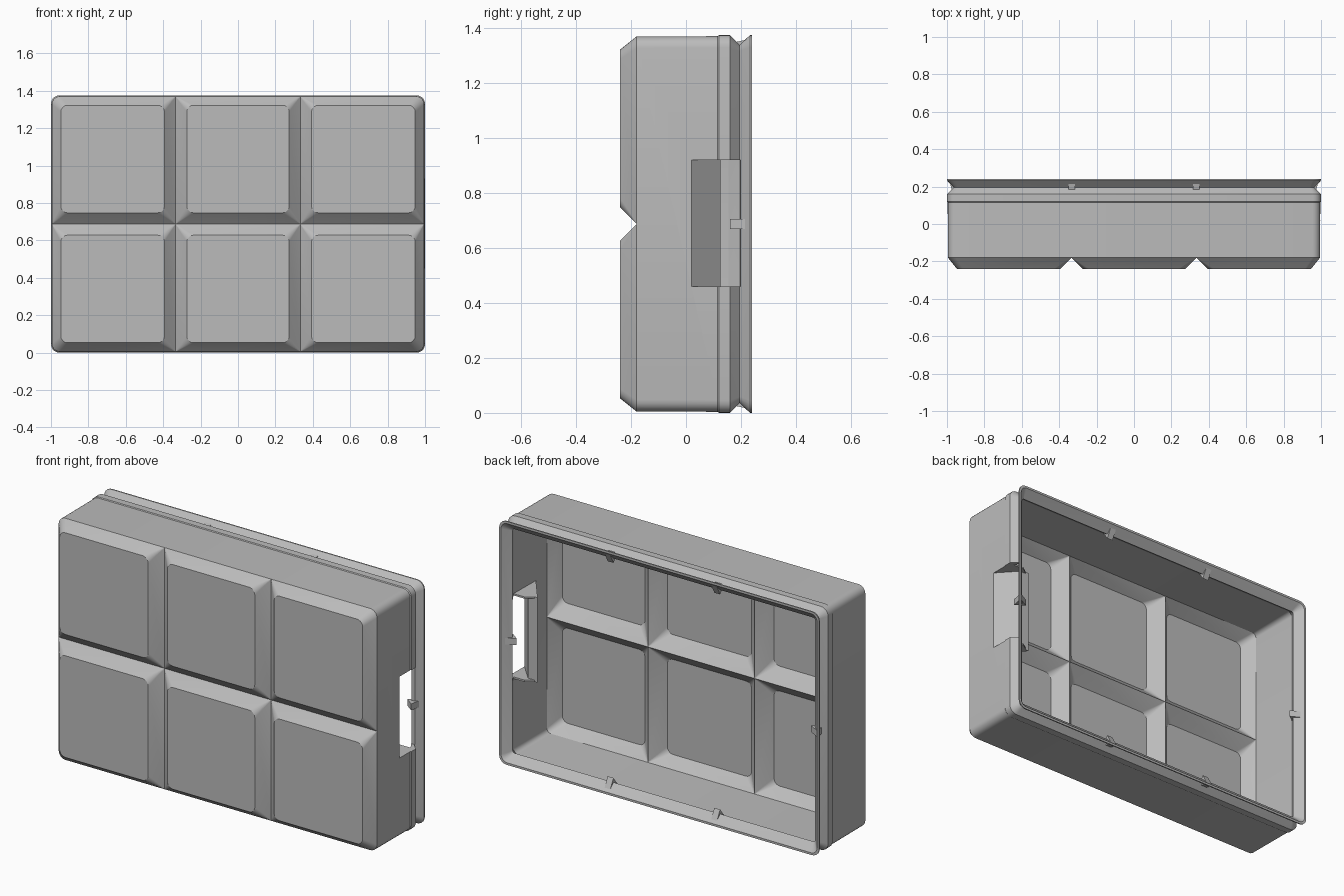
import bpy, bmesh, math
from mathutils import Vector

cube = bpy.data.objects.get("Cube")
if cube:
    bpy.data.objects.remove(cube, do_unlink=True)

W, H = 1.0, 1.375
MID = H / 2
SEG = 5
GREY = (0.5, 0.5, 0.5, 1)
mat = bpy.data.materials.new("light grey")
mat.use_nodes = True
mat.diffuse_color = GREY
mat.node_tree.nodes["Principled BSDF"].inputs["Base Color"].default_value = GREY


def finish(name, bm, smooth=False):
    bmesh.ops.recalc_face_normals(bm, faces=bm.faces)
    mesh = bpy.data.meshes.new(name)
    bm.to_mesh(mesh)
    bm.free()
    mesh.materials.append(mat)
    ob = bpy.data.objects.new(name, mesh)
    bpy.context.collection.objects.link(ob)
    if smooth:
        bpy.ops.object.select_all(action='DESELECT')
        ob.select_set(True)
        bpy.context.view_layer.objects.active = ob
        bpy.ops.object.shade_smooth_by_angle(angle=math.radians(30))
    return ob


def rounded_rect(x0, x1, z0, z1, y, radii):
    # corners in order: top right, top left, bottom left, bottom right
    corners = [(x1, z1, -1, -1), (x0, z1, 1, -1), (x0, z0, 1, 1), (x1, z0, -1, 1)]
    pts = []
    for k, (x, z, sx, sz) in enumerate(corners):
        r = radii[k]
        for i in range(SEG + 1):
            a = math.pi / 2 * (k + i / SEG)
            pts.append(Vector((x + sx * r + r * math.cos(a), y, z + sz * r + r * math.sin(a))))
    return pts


def bridge(bm, a, b):
    n = len(a)
    for i in range(n):
        j = (i + 1) % n
        bm.faces.new((a[i], a[j], b[j], b[i]))


def prism(name, base, step):
    bm = bmesh.new()
    a = [bm.verts.new(p) for p in base]
    b = [bm.verts.new(Vector(p) + Vector(step)) for p in base]
    bridge(bm, a, b)
    bm.faces.new(a)
    bm.faces.new(b)
    return finish(name, bm)


# Hollow wall: closed profile of (depth, inset) swept round the rounded outline
profile = [(-0.18, 0.005), (0.115, 0.004), (0.12, 0), (0.16, 0), (0.195, 0.036),
           (0.233, 0), (0.24, 0), (0.24, 0.012), (0.197, 0.055), (0.155, 0.03),
           (-0.137, 0.035)]
bm = bmesh.new()
rings = []
for y, inset in profile:
    r = 0.045 - inset * 0.6
    rings.append([bm.verts.new(p) for p in
                  rounded_rect(inset - W, W - inset, inset, H - inset, y, [r] * 4)])
for i, ring in enumerate(rings):
    bridge(bm, ring, rings[(i + 1) % len(rings)])
wall = finish("wall_with_rear_rim", bm, True)

# Side slot, open to the inside
cutter = prism("slot_cutter", [(0.9, 0.02, 0.46), (1.1, 0.02, 0.46),
                               (1.1, 0.198, 0.46), (0.9, 0.198, 0.46)], (0, 0, 0.46))
cutter.hide_render = True
cutter.hide_set(True)
cut = wall.modifiers.new("slot", 'BOOLEAN')
cut.object = cutter
cut.operation = 'DIFFERENCE'
cut.solver = 'EXACT'
bpy.context.view_layer.objects.active = wall
bpy.ops.object.modifier_apply(modifier=cut.name)
bpy.data.objects.remove(cutter, do_unlink=True)


# Panel grid: each cell is a flat rounded panel with sloped sides down to the groove
def panel_grid(name, edge, base_y, face_y, rim, groove, radius, corner):
    xs = [edge - W, -W / 3, W / 3, W - edge]
    zs = [edge, MID, H - edge]
    bm = bmesh.new()
    for i in range(3):
        for j in range(2):
            x0, x1, z0, z1 = xs[i], xs[i + 1], zs[j], zs[j + 1]
            left, right = (rim if i == 0 else groove), (rim if i == 2 else groove)
            low, high = (rim if j == 0 else groove), (rim if j == 1 else groove)
            tiny = 0.002
            radii = [corner if (i, j) == c else tiny
                     for c in ((2, 1), (0, 1), (0, 0), (2, 0))]
            a = [bm.verts.new(p) for p in rounded_rect(x0, x1, z0, z1, base_y, radii)]
            b = [bm.verts.new(p) for p in rounded_rect(
                x0 + left, x1 - right, z0 + low, z1 - high, face_y, [radius] * 4)]
            bridge(bm, a, b)
            bm.faces.new(b)
    # the outer skin faces forward, the inner skin faces the open back
    ob = finish(name, bm, True)
    want = -1 if name == "front_panels" else 1
    for_flip = bmesh.new()
    for_flip.from_mesh(ob.data)
    bmesh.ops.reverse_faces(for_flip, faces=[f for f in for_flip.faces if f.normal.y * want < 0])
    for_flip.to_mesh(ob.data)
    for_flip.free()


panel_grid("front_panels", 0.005, -0.18, -0.24, 0.048, 0.06, 0.035, 0.042)
panel_grid("inner_panels", 0.035, -0.137, -0.21, 0.045, 0.07, 0.035, 0.024)

# Slanted finger plate behind the slot, with a gusset at each end
prism("slot_plate", [(0.996, 0.02, 0.45), (0.9, 0.125, 0.45), (0.84, 0.125, 0.45),
                     (0.966, -0.04, 0.45)], (0, 0, 0.48))
for z in (0.45, 0.92):
    prism("slot_gusset", [(0.98, 0.02, z), (0.86, 0.125, z), (0.9, 0.155, z),
                          (0.98, 0.155, z)], (0, 0, 0.01))

# Small ribs inside the rear rim, in line with the grooves
rib = [(0.232, 0.014), (0.197, 0.08), (0.16, 0.03)]
half = 0.018
for x in (-W / 3, W / 3):
    prism("rim_rib_bottom", [(x - half, y, d) for y, d in rib], (2 * half, 0, 0))
    prism("rim_rib_top", [(x - half, y, H - d) for y, d in rib], (2 * half, 0, 0))
for side, s in (("left", 1), ("right", -1)):
    prism("rim_rib_" + side, [(s * (W - d), y, MID - half) for y, d in rib], (0, 0, 2 * half))
